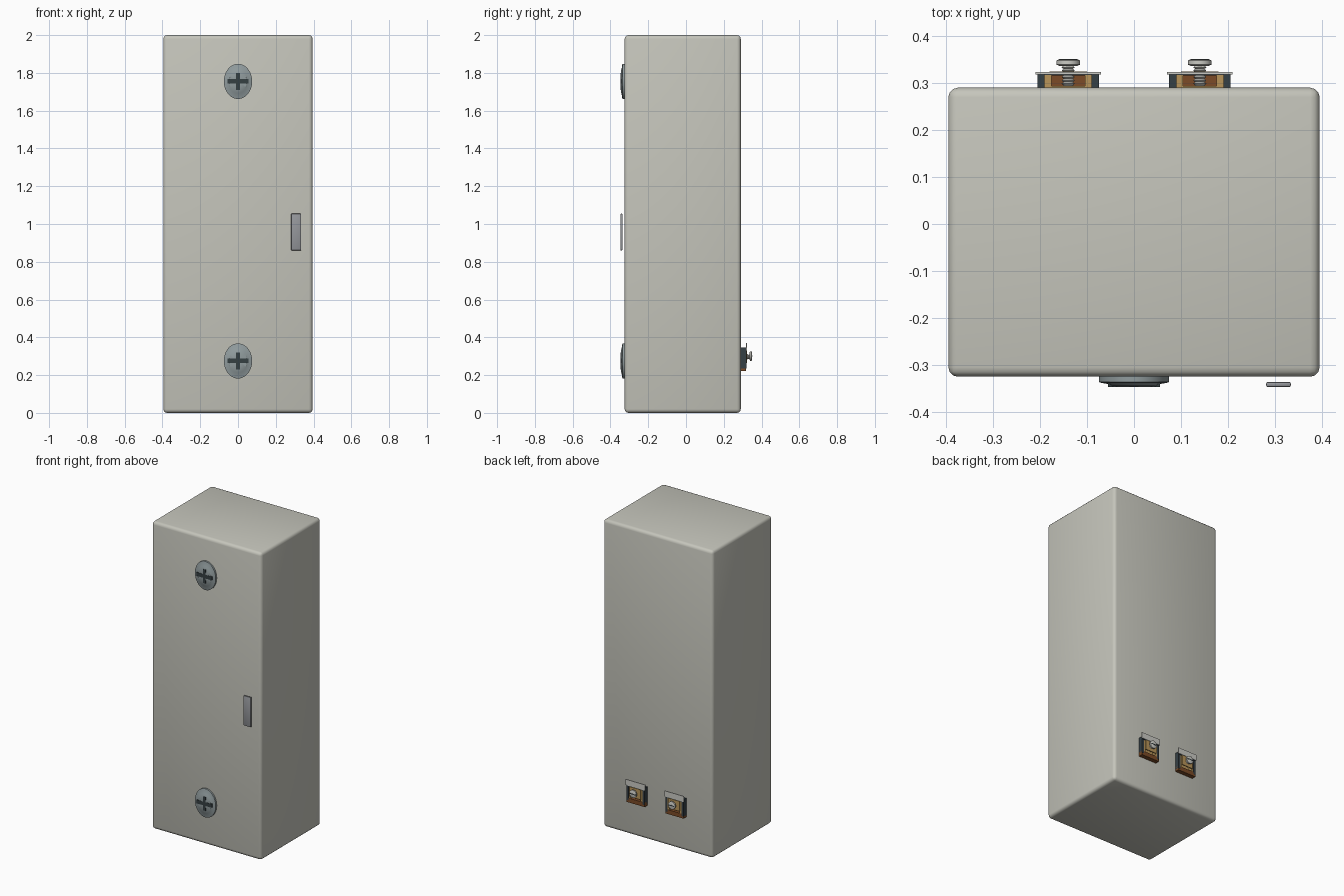
import bpy, bmesh, math
from mathutils import Matrix, Vector

cube = bpy.data.objects.get("Cube")
if cube:
    bpy.data.objects.remove(cube, do_unlink=True)


def material(name, r, g, b):
    m = bpy.data.materials.new(name)
    m.use_nodes = True
    m.diffuse_color = (r, g, b, 1)
    m.node_tree.nodes["Principled BSDF"].inputs["Base Color"].default_value = (r, g, b, 1)
    return m


SHELL = material("warm grey", 0.56, 0.56, 0.50)
STEEL = material("blue grey steel", 0.28, 0.33, 0.34)
SLOT = material("dark slot", 0.035, 0.05, 0.055)
PLATE = material("mid grey", 0.30, 0.31, 0.33)
HOUSING = material("dark housing", 0.035, 0.05, 0.06)
BRASS = material("brass", 0.48, 0.30, 0.10)
BROWN = material("brown", 0.20, 0.07, 0.02)
SILVER = material("silver", 0.60, 0.60, 0.56)


def finish(bm, name, mat, smooth=False):
    bmesh.ops.recalc_face_normals(bm, faces=bm.faces)
    me = bpy.data.meshes.new(name)
    bm.to_mesh(me)
    bm.free()
    me.materials.append(mat)
    ob = bpy.data.objects.new(name, me)
    bpy.context.collection.objects.link(ob)
    if smooth:
        bpy.ops.object.select_all(action="DESELECT")
        ob.select_set(True)
        bpy.context.view_layer.objects.active = ob
        bpy.ops.object.shade_smooth_by_angle(angle=math.radians(35))
    return ob


def box(name, mat, xs, ys, zs, bevel=0, segments=3):
    """Box given by its extent along each axis."""
    bm = bmesh.new()
    bmesh.ops.create_cube(bm, size=1)
    for v in bm.verts:
        v.co = Vector([(a + b) / 2 + c * (b - a) for c, (a, b) in zip(v.co, (xs, ys, zs))])
    if bevel:
        bmesh.ops.bevel(bm, geom=bm.edges[:], offset=bevel, segments=segments,
                        profile=0.5, affect="EDGES")
    return finish(bm, name, mat, bevel > 0)


def lathe(name, mat, centre, profile, stretch=1, sides=40):
    """Turn (radius, y) points around the y axis, stretched in z."""
    bm = bmesh.new()
    rings = []
    for r, y in profile:
        angles = [2 * math.pi * i / sides for i in range(sides)]
        rings.append([bm.verts.new((r * math.cos(a), y, r * math.sin(a) * stretch))
                      for a in angles])
    for lower, upper in zip(rings, rings[1:]):
        for i in range(sides):
            j = (i + 1) % sides
            bm.faces.new((lower[i], lower[j], upper[j], upper[i]))
    bm.faces.new(rings[0])
    bm.faces.new(rings[-1])
    bmesh.ops.transform(bm, matrix=Matrix.Translation(centre), verts=bm.verts)
    return finish(bm, name, mat, True)


# Enclosure
box("enclosure", SHELL, (-0.395, 0.395), (-0.325, 0.29), (0, 2), 0.02)

# Oval cover screws with cross slots
for label, z in (("upper", 1.755), ("lower", 0.275)):
    lathe(label + "_cover_screw", STEEL, (0, 0, z),
          [(0.075, -0.32), (0.075, -0.336), (0.07, -0.338), (0.052, -0.341),
           (0.047, -0.345), (0.02, -0.346)], 1.24)
    box(label + "_slot_across", SLOT, (-0.055, 0.055), (-0.347, -0.338), (z - 0.012, z + 0.012))
    box(label + "_slot_upright", SLOT, (-0.01, 0.01), (-0.347, -0.338), (z - 0.045, z + 0.045))

# Slim indicator plate in front of the cover
box("indicator_plate", PLATE, (0.281, 0.334), (-0.347, -0.336), (0.86, 1.055), 0.004, 2)


def terminal(label, x):
    # Insulating housing, open at the top
    for side, s in (("left", 1), ("right", -1)):
        box(f"{label}_{side}_wall", HOUSING, sorted((x + s * 0.05, x + s * 0.065)),
            (0.285, 0.319), (0.235, 0.345))
        box(f"{label}_{side}_contact", BRASS, sorted((x + s * 0.036, x + s * 0.05)),
            (0.285, 0.317), (0.25, 0.335))
    box(label + "_back_panel", BRASS, (x - 0.05, x + 0.05), (0.285, 0.294), (0.25, 0.335))
    box(label + "_sill", BROWN, (x - 0.065, x + 0.065), (0.285, 0.318), (0.222, 0.25))
    # Thin marker tab along the top
    box(label + "_marker_tab", SILVER, (x - 0.07, x + 0.07), (0.318, 0.323), (0.332, 0.37))
    box(label + "_tab_edge", HOUSING, (x - 0.065, x + 0.065), (0.316, 0.321), (0.328, 0.332))
    # Clamp, threaded shaft and screw head
    z = 0.297
    box(label + "_clamp", BRASS, (x - 0.04, x + 0.04), (0.318, 0.324), (z - 0.032, z + 0.032))
    thread = [(0.014 if i % 2 else 0.01, 0.288 + i * 0.0035) for i in range(15)]
    lathe(label + "_shaft", SILVER, (x, 0, z), thread, sides=16)
    lathe(label + "_screw_head", SILVER, (x, 0, z + 0.004),
          [(0.018, 0.336), (0.025, 0.339), (0.025, 0.348), (0.021, 0.35)], sides=24)
    box(label + "_screw_slot", SLOT, (x - 0.02, x + 0.02), (0.346, 0.351), (z + 0.001, z + 0.007))


# Rear wiring terminals
terminal("left_terminal", 0.14)
terminal("right_terminal", -0.14)
